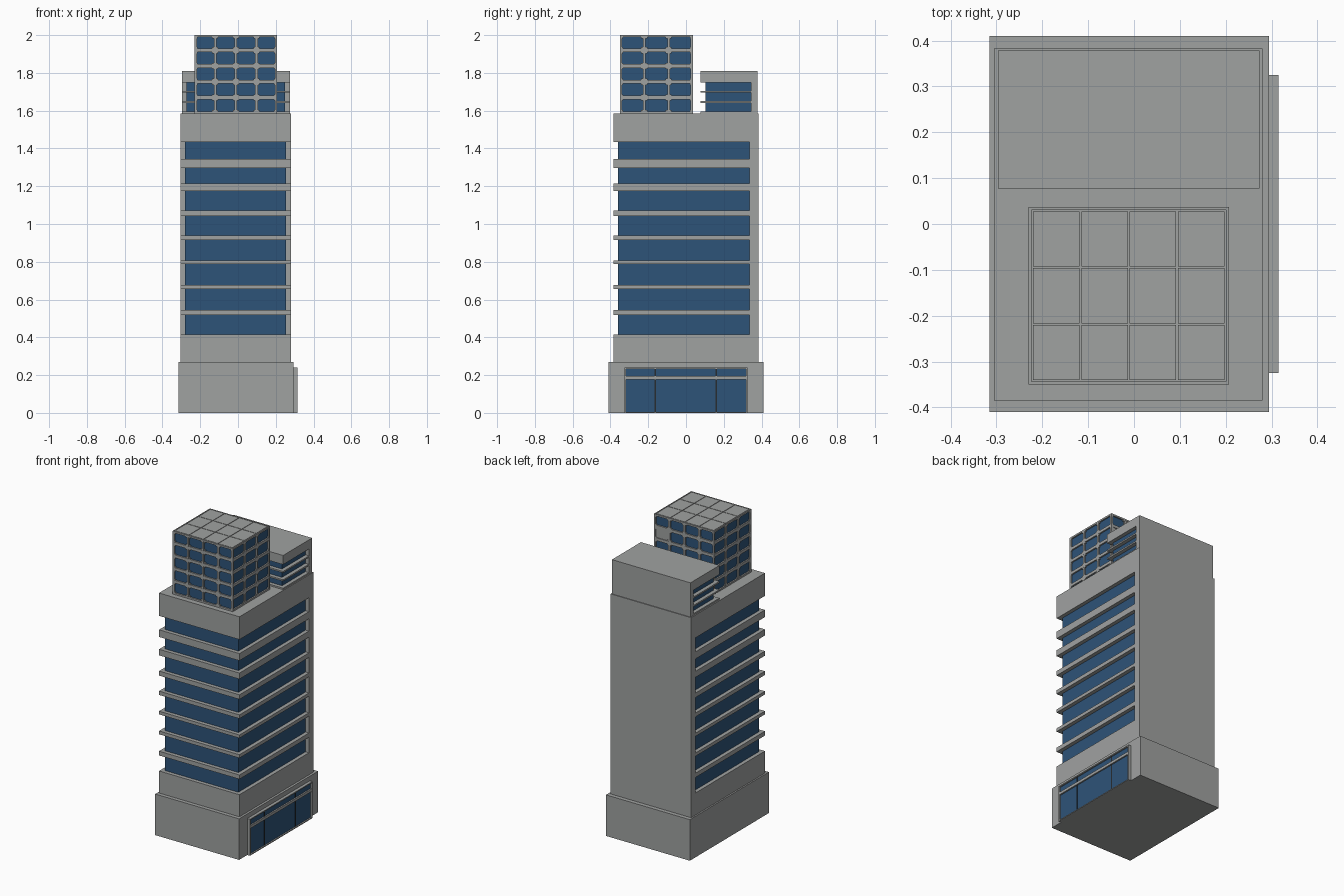
import bpy, bmesh

if "Cube" in bpy.data.objects:
    bpy.data.objects.remove(bpy.data.objects["Cube"])


def material(name, rgb):
    m = bpy.data.materials.new(name)
    m.diffuse_color = (*rgb, 1)
    m.use_nodes = True
    m.node_tree.nodes["Principled BSDF"].inputs["Base Color"].default_value = m.diffuse_color
    return m


GREY = material("concrete grey", (0.35, 0.36, 0.355))
BLUE = material("glass blue", (0.027, 0.087, 0.19))
DARK = material("dark joint", (0.02, 0.025, 0.03))


def boxes(name, mat, items):
    """One object from boxes given as (x0, x1, y0, y1, z0, z1)."""
    bm = bmesh.new()
    for x0, x1, y0, y1, z0, z1 in items:
        for v in bmesh.ops.create_cube(bm, size=1)["verts"]:
            v.co.x = x1 if v.co.x > 0 else x0
            v.co.y = y1 if v.co.y > 0 else y0
            v.co.z = z1 if v.co.z > 0 else z0
    me = bpy.data.meshes.new(name)
    bm.to_mesh(me)
    bm.free()
    me.materials.append(mat)
    ob = bpy.data.objects.new(name, me)
    bpy.context.collection.objects.link(ob)
    return ob


# Base block
boxes("base", GREY, [(-.315, .295, -.41, .41, 0, .27)])

# Entrance on the right side: glass, frame and thin joints
boxes("entrance_glass", BLUE, [(.29, .306, -.32, .32, .003, .235)])
frame = [(.295, .315, -.325, .325, z0, z1)
         for z0, z1 in ((0, .006), (.178, .196), (.233, .24))]
frame += [(.295, .315, y0, y1, .006, .233)
          for y0, y1 in ((-.325, -.317), (.317, .325))]
boxes("entrance_frame", GREY, frame)
boxes("entrance_joints", DARK,
      [(.30, .309, y - .003, y + .003, .006, .233) for y in (-.163, .16)])

# Main tower: back wall, glass core and projecting floor slabs
boxes("back_wall", GREY, [(-.305, .28, .337, .383, .27, 1.585)])
boxes("tower_glass", BLUE, [(-.28, .255, -.36, .337, .40, 1.45)])
slabs = [(.27, .415), (.517, .545), (.656, .678), (.787, .808), (.915, .94),
         (1.042, 1.072), (1.175, 1.215), (1.296, 1.343), (1.435, 1.585)]
boxes("floor_slabs", GREY,
      [(-.305, .28, -.385, .337, a, b) for a, b in slabs])

# Rear rooftop house: roof, back wall, glass and sun slats
boxes("rear_house_shell", GREY, [(-.297, .274, .077, .378, 1.75, 1.81),
                                 (-.297, .274, .345, .378, 1.585, 1.75)])
boxes("rear_house_glass", BLUE, [(-.272, .249, .102, .345, 1.585, 1.75)])
boxes("rear_house_slats", GREY, [(-.297, .274, .077, .345, z - .005, z + .005)
                                 for z in (1.59, 1.645, 1.70)])

# Front rooftop cube: glass core inside a grid frame
X0, X1, Y0, Y1 = -.23, .207, -.35, .037
IN = .009
boxes("cube_glass", BLUE, [(X0 + IN, X1 - IN, Y0 + IN, Y1 - IN, 1.585, 1.99)])
bands = [(1.585, 1.596), (1.66, 1.679), (1.743, 1.762),
         (1.827, 1.846), (1.91, 1.929), (1.989, 1.994)]
boxes("cube_floor_bands", GREY, [(X0, X1, Y0, Y1, a, b) for a, b in bands])


def uprights(half, z0, z1, out):
    """Posts at each grid line on all four faces of the cube."""
    res = []
    for i in range(5):
        x = X0 + (X1 - X0) * i / 4
        a, b = max(x - half, X0), min(x + half, X1)
        res += [(a, b, Y0 + out, Y0 + .012, z0, z1),
                (a, b, Y1 - .012, Y1 - out, z0, z1)]
    for j in range(4):
        y = Y0 + (Y1 - Y0) * j / 3
        a, b = max(y - half, Y0), min(y + half, Y1)
        res += [(X0 + out, X0 + .012, a, b, z0, z1),
                (X1 - .012, X1 - out, a, b, z0, z1)]
    return res


boxes("cube_mullions", GREY, uprights(.007, 1.585, 1.99, .0005))
nodes = []
for a, b in bands:
    nodes += uprights(.016, max(a - .007, 1.585), min(b + .007, 1.993), .001)
boxes("cube_corner_brackets", GREY, nodes)

# One solid panel on the cube's rear face
boxes("cube_solid_panel", GREY,
      [(X1 - .109, X1 - .005, Y1 - .012, Y1 - .005, 1.846, 1.91)])

# Roof tiles of the cube with thin joints between them and a rim around
xs = [X0 + .008 + (X1 - X0 - .016) * i / 4 for i in range(5)]
ys = [Y0 + .008 + (Y1 - Y0 - .016) * j / 3 for j in range(4)]
G = .0018
tiles = [(xs[i] + G, xs[i + 1] - G, ys[j] + G, ys[j + 1] - G, 1.993, 2)
         for i in range(4) for j in range(3)]
tiles += [(X0, X1, Y0, ys[0] - G, 1.993, 2), (X0, X1, ys[3] + G, Y1, 1.993, 2),
          (X0, xs[0] - G, ys[0] - G, ys[3] + G, 1.993, 2),
          (xs[4] + G, X1, ys[0] - G, ys[3] + G, 1.993, 2)]
boxes("cube_roof_tiles", GREY, tiles)
